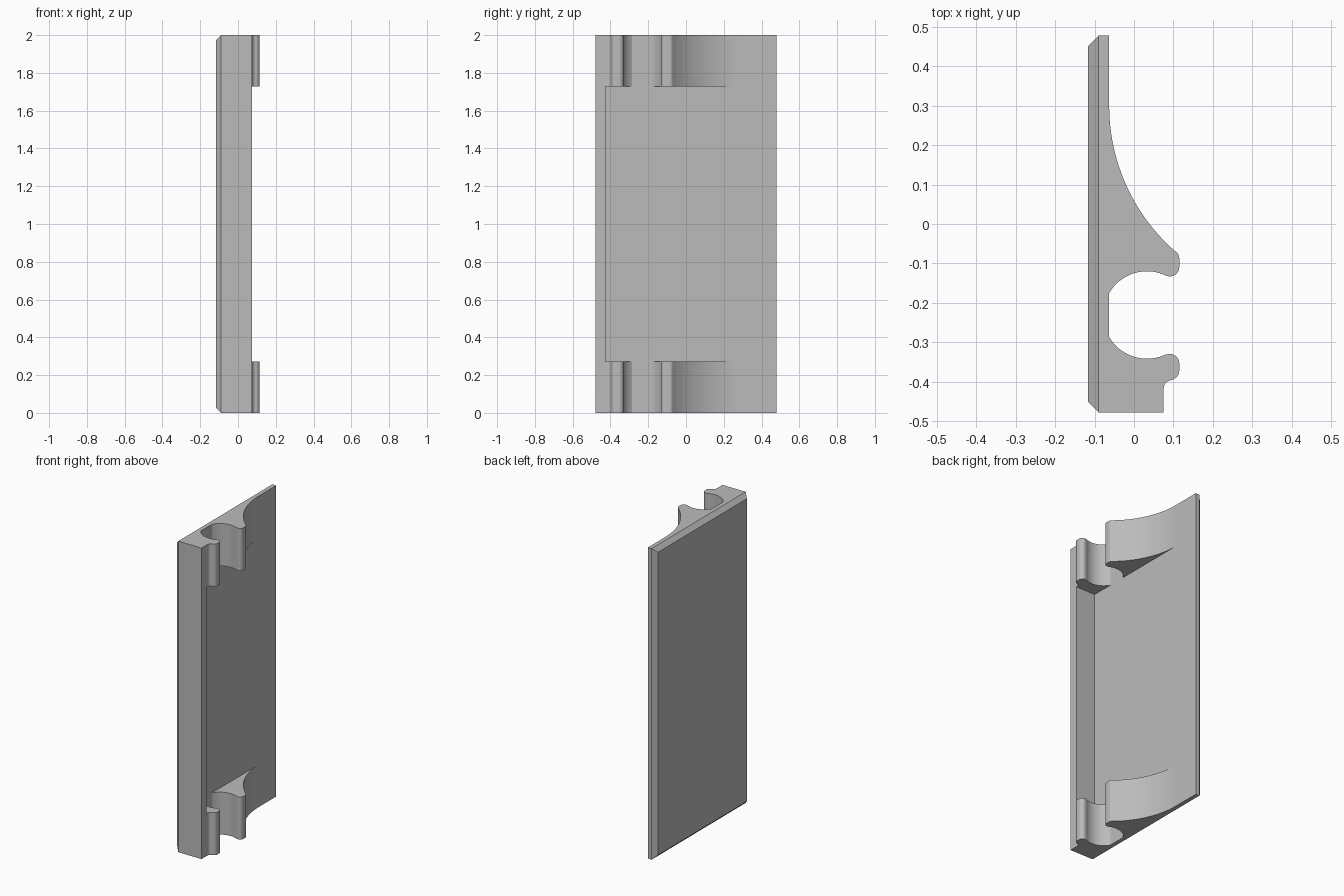
import bpy, bmesh
from math import sin, cos, pi, radians, asin

if "Cube" in bpy.data.objects:
    bpy.data.objects.remove(bpy.data.objects["Cube"], do_unlink=True)

HEIGHT = 2.0
CLIP = 0.273          # height of the clip at each end
BACK, FACE, RAIL = -0.117, -0.063, 0.075
END = 0.478

grey = bpy.data.materials.new("plain grey")
grey.use_nodes = True
colour = (0.5, 0.5, 0.5, 1)
grey.diffuse_color = colour
grey.node_tree.nodes["Principled BSDF"].inputs["Base Color"].default_value = colour


def arc(cx, cy, r, start, end, steps):
    return [(cx + r * cos(start + (end - start) * i / steps),
             cy + r * sin(start + (end - start) * i / steps)) for i in range(steps + 1)]


def prism(name, outline, z0, z1, chamfer=0):
    bm = bmesh.new()
    base = bm.faces.new([bm.verts.new((x, y, z0)) for x, y in outline])
    top = bmesh.ops.extrude_face_region(bm, geom=[base])["geom"]
    bmesh.ops.translate(bm, vec=(0, 0, z1 - z0),
                        verts=[v for v in top if isinstance(v, bmesh.types.BMVert)])
    bmesh.ops.recalc_face_normals(bm, faces=bm.faces)
    if chamfer:
        rim = [e for e in bm.edges if all(abs(v.co.x - BACK) < 1e-5 for v in e.verts)]
        bmesh.ops.bevel(bm, geom=rim, offset=chamfer, segments=1, affect='EDGES')
    mesh = bpy.data.meshes.new(name)
    bm.to_mesh(mesh)
    bm.free()
    obj = bpy.data.objects.new(name, mesh)
    bpy.context.collection.objects.link(obj)
    mesh.materials.append(grey)
    return obj


# Cross-section: plate, rail, round socket with two rounded lips, curved arm
R = 0.491
outline = [(BACK, END), (BACK, -END), (RAIL, -END), (RAIL, -0.42)]
outline += arc(0.097, -0.418, 0.022, pi, pi / 2, 6)[1:]
outline += arc(0.091, -0.372, 0.024, -pi / 3, 0, 5)
outline += arc(0.091, -0.354, 0.024, 0, radians(110), 8)
outline += arc(0.033, -0.231, 0.111, radians(-65), -pi + asin(0.056 / 0.111), 16)
outline += arc(0.033, -0.231, 0.111, pi - asin(0.056 / 0.111), radians(65), 16)
outline += arc(0.091, -0.109, 0.024, radians(-110), 0, 8)
outline += arc(0.091, -0.088, 0.024, 0, radians(40), 4)
outline += arc(FACE + R, 0.30, R, pi + asin(0.365 / R), pi, 24)
outline += [(FACE, END)]
body = prism("clip_plate", outline, 0, HEIGHT, chamfer=0.027)

# Remove the clips along the middle, leaving the plate and the rail
cutter = prism("middle_cutter", [(FACE, -0.427), (0.3, -0.427), (0.3, 0.4), (FACE, 0.4)],
               CLIP, HEIGHT - CLIP)
cutter.hide_render = True
cut = body.modifiers.new("open_middle", 'BOOLEAN')
cut.operation = 'DIFFERENCE'
cut.solver = 'EXACT'
cut.object = cutter

bpy.ops.object.select_all(action='DESELECT')
body.select_set(True)
bpy.context.view_layer.objects.active = body
bpy.ops.object.modifier_apply(modifier=cut.name)
bpy.data.objects.remove(cutter, do_unlink=True)
bpy.ops.object.shade_smooth_by_angle(angle=radians(30))
